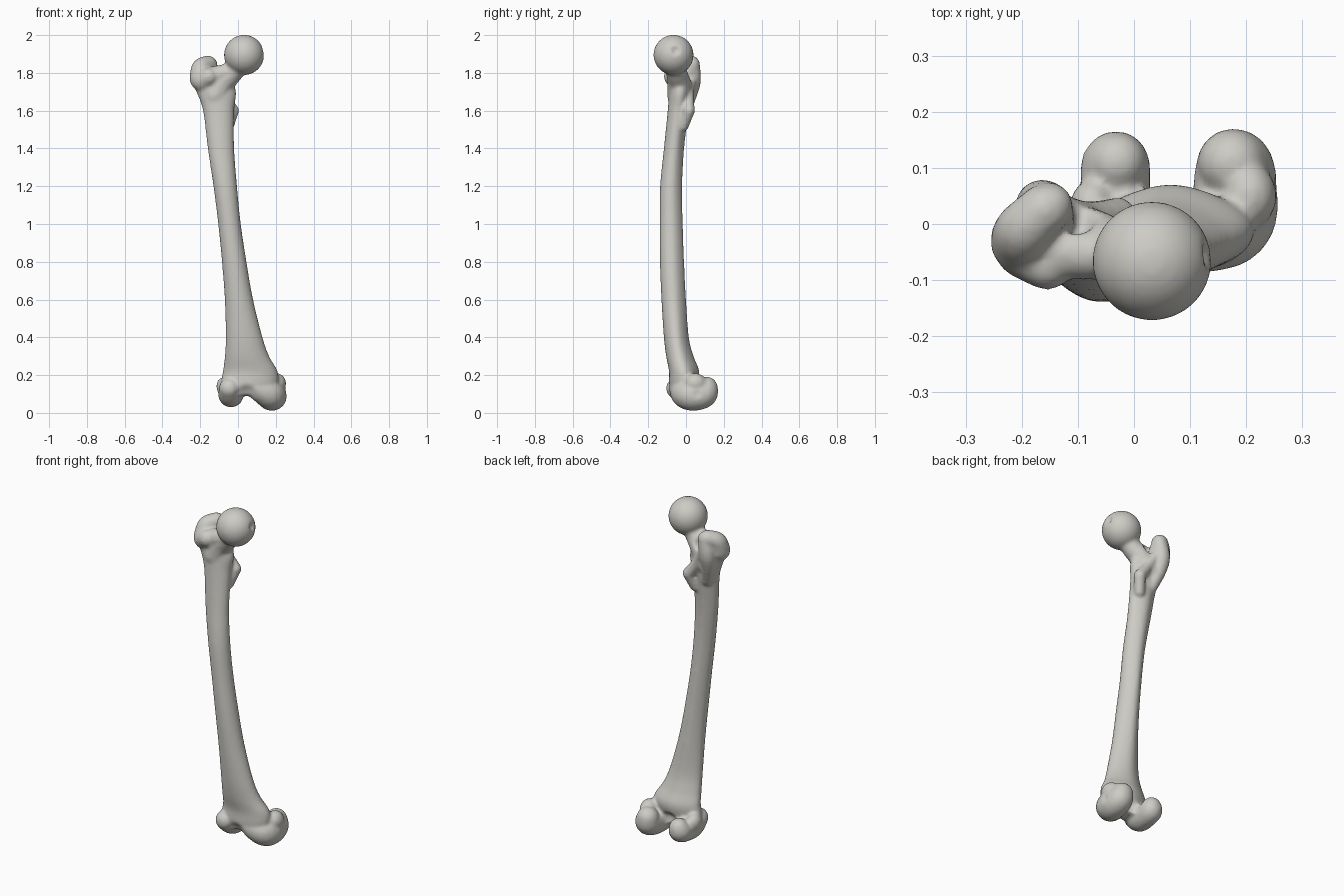
import bpy, bmesh, math
from mathutils import Vector

default_cube = bpy.data.objects.get("Cube")
if default_cube:
    bpy.data.objects.remove(default_cube, do_unlink=True)

bone = bmesh.new()


def spline(rows, steps):
    """Smooth Catmull-Rom interpolation through rows of numbers."""
    result = []
    last = len(rows) - 1
    for i in range(last):
        a, b, c, d = (rows[min(max(k, 0), last)] for k in (i - 1, i, i + 1, i + 2))
        for s in range(steps):
            t = s / steps
            result.append([
                q + t * (r - p + t * (2 * p - 5 * q + 4 * r - w + t * (3 * (q - r) + w - p))) / 2
                for p, q, r, w in zip(a, b, c, d)])
    result.append(list(rows[-1]))
    return result


def skin(rows, sides, taper):
    """Closed tube; each row is height, x limits, y limits. Taper narrows the back."""
    rings = []
    for z, x0, x1, y0, y1 in rows:
        ring = []
        for k in range(sides):
            angle = math.tau * k / sides
            c, s = math.cos(angle), math.sin(angle)
            width = (x1 - x0) * (1 - taper * max(0, s) ** 2)
            ring.append(bone.verts.new(((x0 + x1 + width * c) / 2,
                                        (y0 + y1 + (y1 - y0) * s) / 2, z)))
        rings.append(ring)
    for low, high in zip(rings, rings[1:]):
        for k in range(sides):
            n = (k + 1) % sides
            bone.faces.new((low[k], low[n], high[n], high[k]))
    bone.faces.new(reversed(rings[0]))
    bone.faces.new(rings[-1])


def blob(x, y, z, rx, ry, rz, bands=10, sides=16):
    rows = []
    for i in range(bands + 1):
        angle = math.radians(85) * (2 * i / bands - 1)
        c, s = math.cos(angle), math.sin(angle)
        rows.append((z + rz * s, x - rx * c, x + rx * c, y - ry * c, y + ry * c))
    skin(rows, sides, 0)


def chain(points):
    """Rounded limb swept through x, y, z, radius points."""
    for x, y, z, r in spline(points, 5):
        blob(x, y, z, r, r, r)


# Shaft, bowed forward and flaring towards the knee
skin(spline([
    (.09, -.07, .18, -.08, .05),
    (.15, -.09, .21, -.09, .06),
    (.22, -.08, .21, -.09, .07),
    (.3, -.07, .165, -.105, .04),
    (.4, -.065, .13, -.117, .015),
    (.6, -.07, .08, -.13, 0),
    (.8, -.085, .045, -.138, -.01),
    (1, -.105, .015, -.139, -.017),
    (1.2, -.13, -.005, -.137, -.02),
    (1.4, -.16, -.02, -.117, -.01),
    (1.6, -.185, -.02, -.097, .015),
    (1.7, -.22, -.01, -.09, .03),
    (1.78, -.24, -.04, -.09, .03),
], 5), 36, 0.3)

# Head and neck
blob(.032, -.066, 1.895, .106, .106, .106, 24, 36)
chain([(.02, -.065, 1.88, .065), (-.03, -.05, 1.8, .056),
       (-.08, -.035, 1.75, .064), (-.12, -.03, 1.68, .07)])
chain([(-.03, -.055, 1.81, .045), (-.13, -.05, 1.785, .05)])

# Greater trochanter: outer mass, front tubercle, rear blade
chain([(-.195, -.03, 1.77, .062), (-.195, -.01, 1.825, .052), (-.16, .025, 1.845, .047)])
chain([(-.19, -.04, 1.76, .06), (-.155, -.07, 1.78, .048)])
chain([(-.15, .032, 1.845, .042), (-.165, .033, 1.76, .047),
       (-.16, .015, 1.68, .042), (-.13, -.015, 1.58, .035)])

# Lesser trochanter with the crest leading to it
chain([(-.14, .03, 1.78, .03), (-.09, .015, 1.69, .028), (-.028, .014, 1.6, .034)])
chain([(-.028, .014, 1.6, .034), (-.05, -.015, 1.52, .03)])

# Inner condyle, sweeping from the front round to the back
chain([(.1, -.035, .125, .055), (.165, 0, .1, .078), (.18, .045, .09, .079),
       (.18, .095, .1, .072), (.175, .108, .13, .062)])
blob(.205, .05, .155, .05, .06, .055)

# Outer condyle
chain([(-.045, -.05, .13, .056), (-.04, 0, .1, .066), (-.035, .055, .095, .064),
       (-.033, .1, .105, .063), (-.03, .11, .125, .054)])
blob(-.075, .03, .14, .04, .05, .05)

mesh = bpy.data.meshes.new("thigh_bone")
bone.to_mesh(mesh)
bone.free()
thigh_bone = bpy.data.objects.new("thigh_bone", mesh)
bpy.context.collection.objects.link(thigh_bone)
bpy.ops.object.select_all(action='DESELECT')
thigh_bone.select_set(True)
bpy.context.view_layer.objects.active = thigh_bone

# Fuse all parts into one skin
fuse = thigh_bone.modifiers.new("fuse", 'REMESH')
fuse.mode = 'VOXEL'
fuse.voxel_size = 0.009
bpy.ops.object.modifier_apply(modifier=fuse.name)

# Hollows: centre, reach, push
hollows = [
    ((.135, -.055, 1.92), .03, (-.016, 0, -.004)),   # pit on the head
    ((-.105, .02, 1.8), .05, (.01, -.03, -.02)),     # pit behind the neck
    ((.045, -.1, .09), .07, (0, .022, .012)),        # kneecap groove
    ((.07, .06, .12), .06, (0, -.025, .015)),        # notch between condyles
    ((.26, .06, .1), .03, (-.008, 0, 0)),            # inner knee pit
    ((-.11, .07, .09), .03, (.008, 0, 0)),           # outer knee pit
]
for centre, reach, push in hollows:
    middle, shift = Vector(centre), Vector(push)
    for v in thigh_bone.data.vertices:
        distance = (v.co - middle).length
        if distance < reach:
            v.co += shift * (1 - (distance / reach) ** 2) ** 2

soften = thigh_bone.modifiers.new("soften", 'SMOOTH')
soften.factor = 0.5
soften.iterations = 5
bpy.ops.object.modifier_apply(modifier=soften.name)
bpy.ops.object.shade_smooth()

# Bone colour
material = bpy.data.materials.new("pale_bone")
material.use_nodes = True
colour = (0.61, 0.6, 0.56, 1)
material.diffuse_color = colour
material.node_tree.nodes["Principled BSDF"].inputs["Base Color"].default_value = colour
thigh_bone.data.materials.clear()
thigh_bone.data.materials.append(material)
